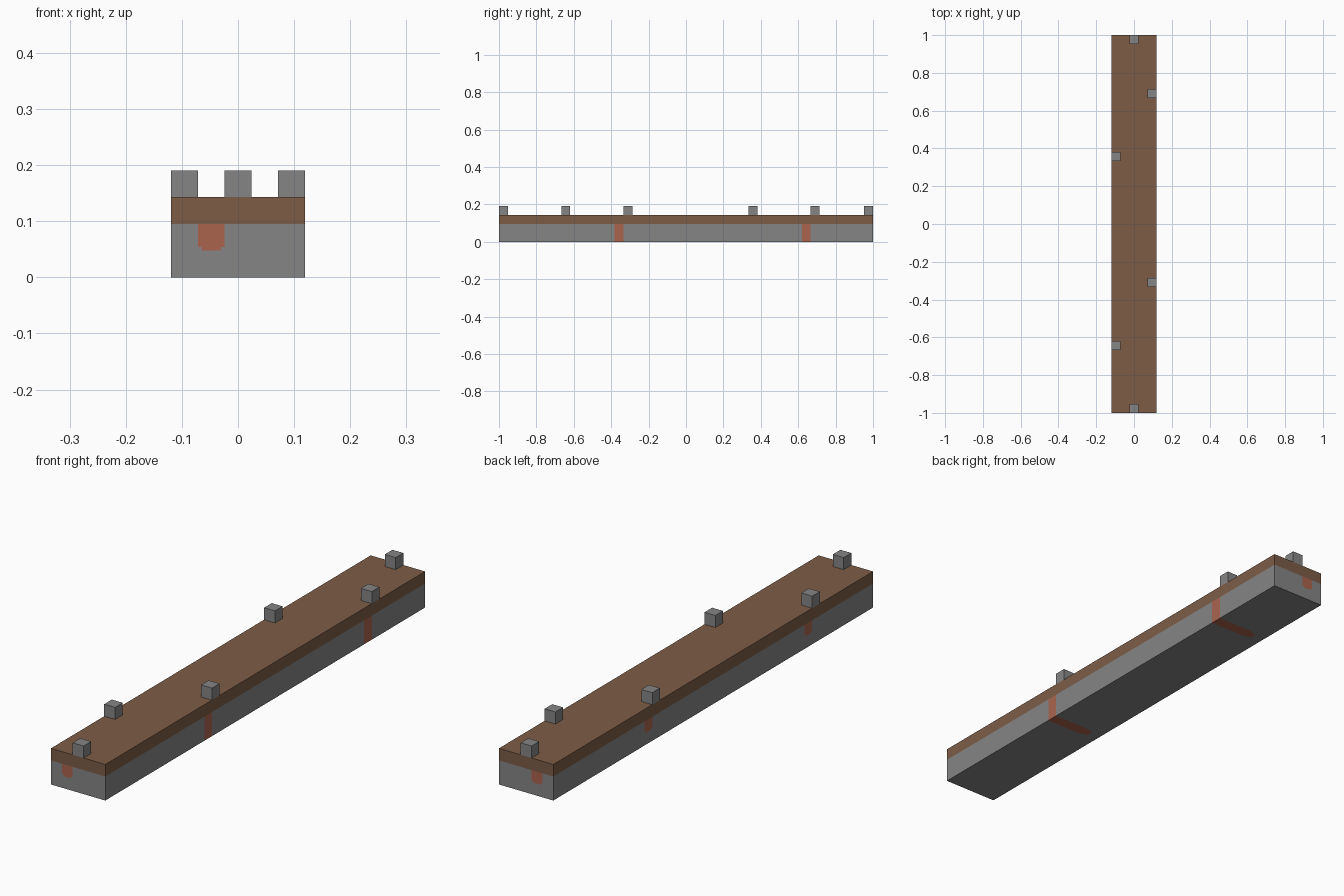
import bpy, bmesh
from mathutils import Vector

if "Cube" in bpy.data.objects:
    bpy.data.objects.remove(bpy.data.objects["Cube"], do_unlink=True)

# The wall is laid out in block units: 5 wide, 42 long, 4 high
U = 1 / 21
WIDTH, LENGTH = 5, 42
STEP = 0.14  # notch in the corners of each clay patch


def material(name, rgb):
    m = bpy.data.materials.new(name)
    m.use_nodes = True
    colour = (*rgb, 1)
    m.diffuse_color = colour
    m.node_tree.nodes["Principled BSDF"].inputs["Base Color"].default_value = colour
    return m


stone = material("grey stone", (0.235, 0.235, 0.235))
earth = material("brown earth", (0.205, 0.108, 0.062))
clay = material("red clay", (0.402, 0.127, 0.076))


def box(name, low, size, *mats, cuts=(), rule=None):
    """Box in block units, cut by planes, with faces coloured by a rule."""
    bm = bmesh.new()
    bmesh.ops.create_cube(bm, size=1)
    for v in bm.verts:
        v.co = Vector(low) + Vector((v.co[i] + 0.5) * size[i] for i in range(3))
    for axis, value in cuts:
        normal = Vector((0, 0, 0))
        normal[axis] = 1
        bmesh.ops.bisect_plane(bm, geom=bm.verts[:] + bm.edges[:] + bm.faces[:],
                               plane_co=normal * value, plane_no=normal)
    bm.normal_update()
    if rule:
        for f in bm.faces:
            f.material_index = int(rule(f.calc_center_median(), f.normal))
    for v in bm.verts:
        v.co = Vector((v.co.x - WIDTH / 2, v.co.y - LENGTH / 2, v.co.z)) * U
    mesh = bpy.data.meshes.new(name)
    bm.to_mesh(mesh)
    bm.free()
    for m in mats:
        mesh.materials.append(m)
    ob = bpy.data.objects.new(name, mesh)
    bpy.context.collection.objects.link(ob)
    return ob


# Clay seams: short patches on the ends and right side, full bands on the left
BANDS = (13, 34)
RIGHT_PATCHES = (8, 29)
END_PATCH = 1


def in_patch(across, depth):
    """Rectangle one unit wide with notched lower corners."""
    if not (0 < across < 1 and 0 < depth < 1):
        return False
    return depth < 1 - STEP or STEP < across < 1 - STEP


def is_clay(c, n):
    if abs(n.y) > 0.5:
        return in_patch(c.x - END_PATCH, 2 - c.z)
    if n.x < -0.5:
        return any(in_patch(c.y - y, 2 - c.z) for y in RIGHT_PATCHES)
    if n.x > 0.5:
        return any(y < c.y < y + 1 for y in BANDS)
    if n.z < -0.5:
        return any(in_patch(c.y - y, (WIDTH - c.x) / 4) if c.x < 2
                   else y < c.y < y + 1 for y in BANDS)
    return False


edges = (0, STEP, 1 - STEP, 1)
cuts = [(1, y + e) for y in BANDS + RIGHT_PATCHES for e in edges]
cuts += [(0, END_PATCH + e) for e in edges]
cuts += [(0, 1 + 4 * STEP), (2, 1), (2, 1 + STEP)]

box("stone_base", (0, 0, 0), (WIDTH, LENGTH, 2), stone, clay, cuts=cuts, rule=is_clay)
box("earth_layer", (0, 0, 2), (WIDTH, LENGTH, 1), earth)

# Small stone blocks along the top
for i, (x, y) in enumerate([(2, 0), (0, 7), (4, 14), (0, 28), (4, 35), (2, 41)]):
    box(f"top_block_{i + 1}", (x, y, 3), (1, 1, 1), stone)
